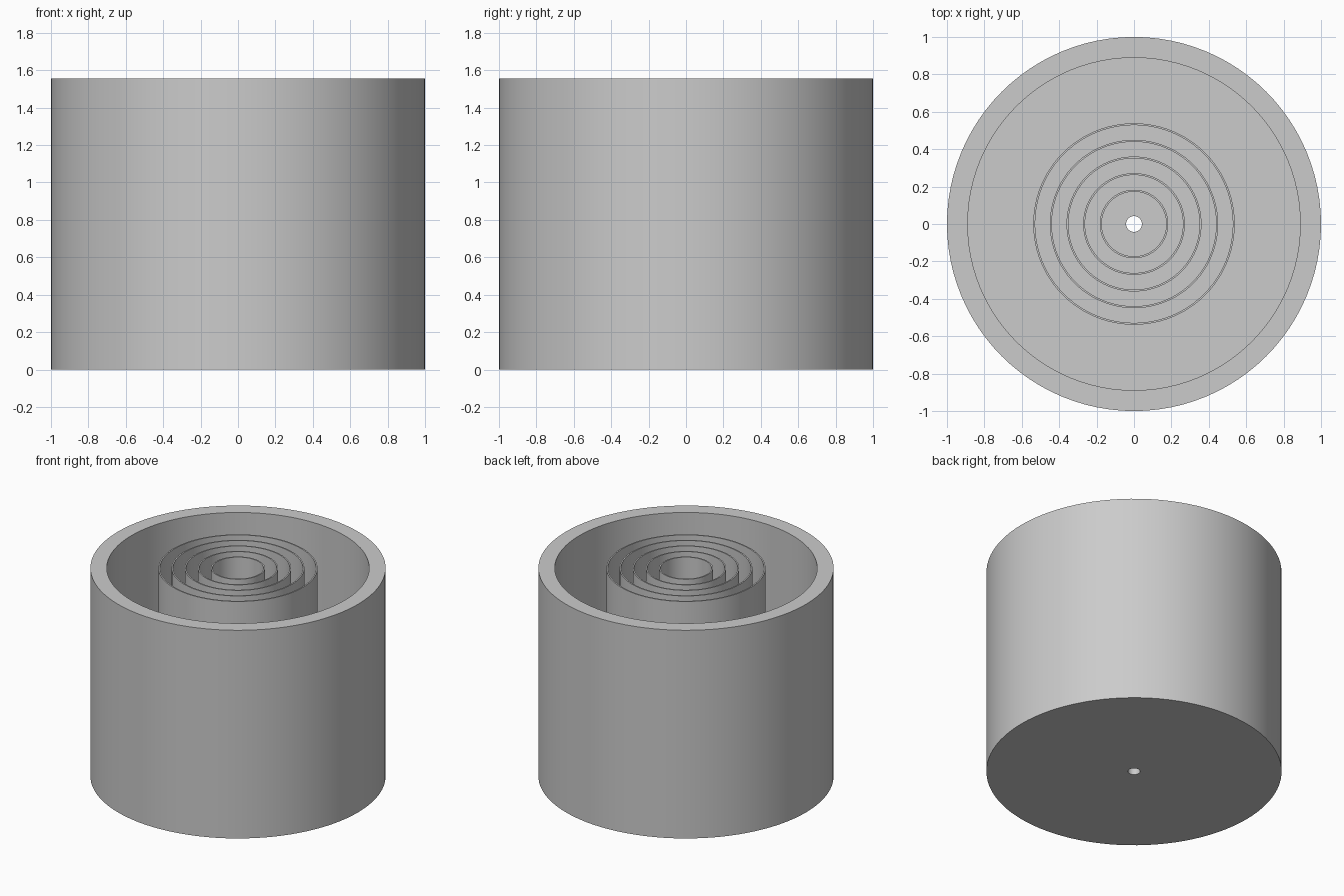
import bpy
import bmesh
from math import cos, sin, tau, radians

cube = bpy.data.objects.get("Cube")
if cube:
    bpy.data.objects.remove(cube, do_unlink=True)

SEGMENTS = 96
HEIGHT = 1.556
FLOOR = 0.111
HOLE = 0.042

grey = bpy.data.materials.new("light_grey")
grey.use_nodes = True
colour = (0.6, 0.6, 0.6, 1)
grey.diffuse_color = colour
grey.node_tree.nodes["Principled BSDF"].inputs["Base Color"].default_value = colour


def lathe(name, profile):
    """Turn a closed (radius, height) profile around the z axis."""
    bm = bmesh.new()
    loops = [[bm.verts.new((r * cos(tau * i / SEGMENTS), r * sin(tau * i / SEGMENTS), z))
              for i in range(SEGMENTS)] for r, z in profile]
    for k, low in enumerate(loops):
        high = loops[(k + 1) % len(loops)]
        for i in range(SEGMENTS):
            j = (i + 1) % SEGMENTS
            bm.faces.new((low[i], low[j], high[j], high[i]))
    bmesh.ops.recalc_face_normals(bm, faces=bm.faces)
    mesh = bpy.data.meshes.new(name)
    bm.to_mesh(mesh)
    bm.free()
    mesh.materials.append(grey)
    obj = bpy.data.objects.new(name, mesh)
    bpy.context.collection.objects.link(obj)
    bpy.ops.object.select_all(action="DESELECT")
    obj.select_set(True)
    bpy.context.view_layer.objects.active = obj
    bpy.ops.object.shade_smooth_by_angle(angle=radians(30))
    return obj


# Thick outer cup with a small drain hole in its floor
lathe("outer_cup", [(HOLE, 0), (1, 0), (1, HEIGHT), (0.889, HEIGHT),
                    (0.889, FLOOR), (HOLE, FLOOR)])

# Thin concentric tubes rising from the floor to the rim
for n in range(5):
    middle = 0.178 + 0.0889 * n
    inner, outer = middle - 0.005, middle + 0.005
    lathe(f"inner_tube_{n + 1}", [(inner, FLOOR), (outer, FLOOR),
                                  (outer, HEIGHT), (inner, HEIGHT)])
